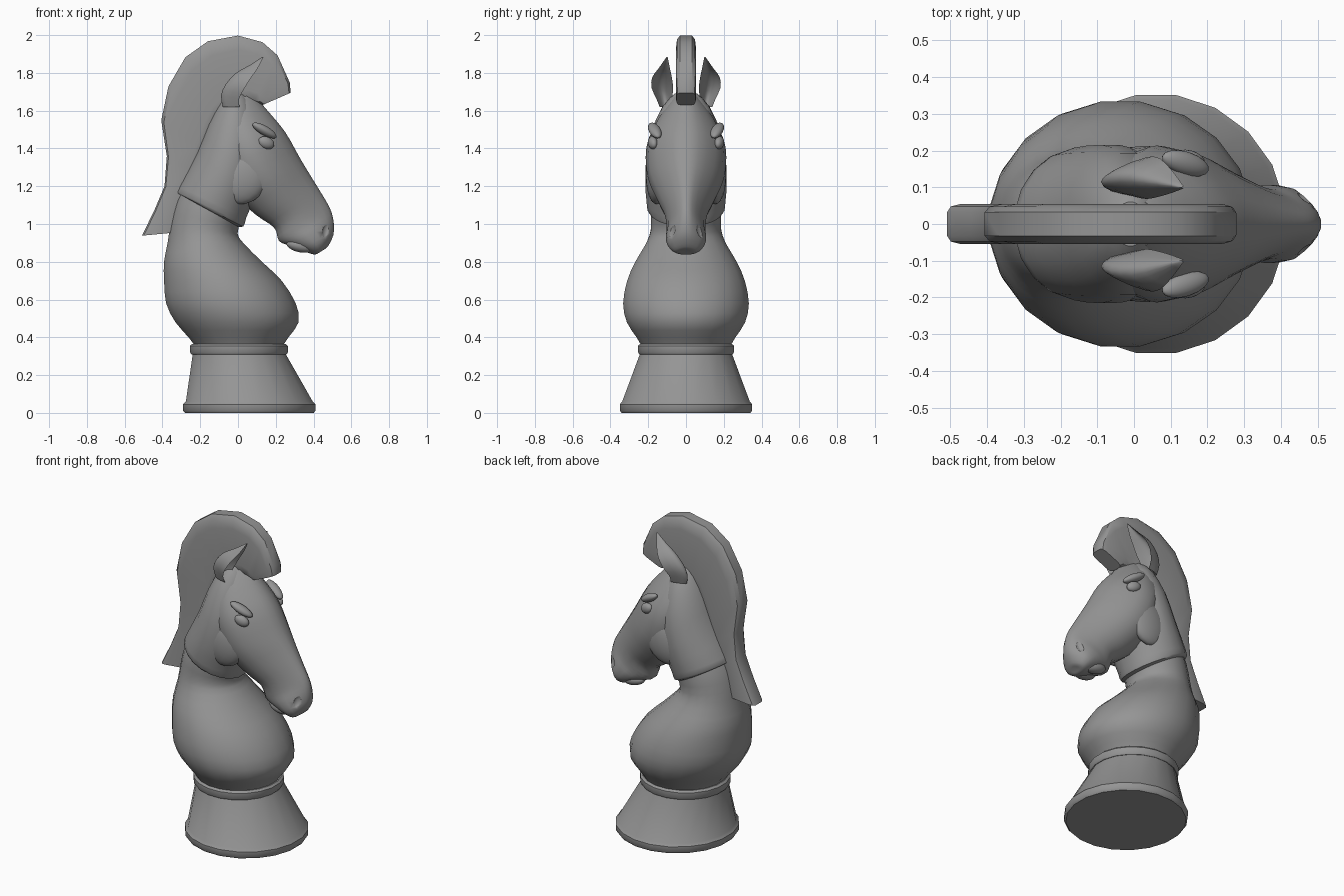
import bpy, math
from mathutils import Vector

cube = bpy.data.objects.get("Cube")
if cube:
    bpy.data.objects.remove(cube, do_unlink=True)

# Single stone grey material
grey = bpy.data.materials.new("stone grey")
grey.use_nodes = True
colour = (0.3, 0.3, 0.3, 1)
grey.diffuse_color = colour
grey.node_tree.nodes["Principled BSDF"].inputs["Base Color"].default_value = colour


def finish(ob, angle=40):
    """Colour an object and smooth everything but its sharp edges."""
    ob.data.materials.append(grey)
    bpy.ops.object.select_all(action="DESELECT")
    ob.select_set(True)
    bpy.context.view_layer.objects.active = ob
    bpy.ops.object.shade_smooth_by_angle(angle=math.radians(angle))
    return ob


def spline(rings, steps):
    """Pass a smooth curve through the ring values."""
    out = []
    for i in range(len(rings) - 1):
        a, b, c, d = (rings[min(max(j, 0), len(rings) - 1)] for j in range(i - 1, i + 3))
        for s in range(steps):
            t = s / steps
            out.append([(2 * q + (r - p) * t + (2 * p - 5 * q + 4 * r - s2) * t * t
                         + (3 * q - p - 3 * r + s2) * t ** 3) / 2
                        for p, q, r, s2 in zip(a, b, c, d)])
    return out + [rings[-1]]


def oval(n=20, power=1.0, narrow=0.0):
    """Section points: u runs back to front, v runs side to side."""
    pts = []
    for i in range(n):
        a = 2 * math.pi * (i + 0.5) / n
        u, v = (math.copysign(abs(f) ** power, f) for f in (math.cos(a), math.sin(a)))
        pts.append((u, v * (1 - narrow * max(u, 0))))
    return pts


def cup(n=8):
    """Hollow leaf section, open towards the front."""
    vs = [-1 + 2 * i / n for i in range(n + 1)]
    outer = [(1.6 * v * v - 1, v) for v in vs]
    inner = [(1.2 * v * v - 0.6, v) for v in reversed(vs[1:-1])]
    return outer + inner


def loft(name, rings, section, steps=1, angle=40):
    """Skin rings given as back x, back z, front x, front z, half width, centre y."""
    verts, faces, n = [], [], len(section)
    rings = spline([tuple(r) + (0,) * (6 - len(r)) for r in rings], steps)
    for bx, bz, fx, fz, w, cy in rings:
        back, front = Vector((bx, cy, bz)), Vector((fx, cy, fz))
        for u, v in section:
            verts.append((back + front) / 2 + (front - back) / 2 * u + Vector((0, v * w, 0)))
    for k in range(len(rings) - 1):
        for i in range(n):
            j = (i + 1) % n
            faces.append((k * n + i, k * n + j, k * n + n + j, k * n + n + i))
    faces += [tuple(reversed(range(n))), tuple(range(len(verts) - n, len(verts)))]
    me = bpy.data.meshes.new(name)
    me.from_pydata(verts, [], faces)
    ob = bpy.data.objects.new(name, me)
    bpy.context.collection.objects.link(ob)
    return finish(ob, angle)


def ball(name, loc, size, tilt):
    bpy.ops.mesh.primitive_uv_sphere_add(segments=16, ring_count=10, location=loc, rotation=tilt)
    ob = bpy.context.object
    ob.name, ob.scale = name, size
    return finish(ob, 180)


def level(z, back, front, w):
    return (back, z, front, z, w)


# Flared pedestal and its collar
loft("pedestal", [level(0, -.285, .405, .345), level(.012, -.295, .415, .355),
                  level(.045, -.295, .415, .355), level(.06, -.28, .4, .342),
                  level(.33, -.24, .245, .24)], oval())
loft("pedestal_collar", [level(.31, -.25, .26, .25), level(.32, -.257, .267, .257),
                         level(.355, -.257, .267, .257), level(.366, -.245, .255, .245)], oval())

# Rounded chest that leans back into the lower neck
loft("chest", [level(.34, -.22, .23, .23), level(.4, -.265, .27, .265),
               level(.48, -.335, .325, .317), level(.58, -.385, .31, .337),
               level(.7, -.395, .235, .315), level(.8, -.395, .13, .272),
               level(.9, -.375, .03, .212), (-.36, 1, 0, .95, .187),
               (-.33, 1.12, .02, 1.02, .187), (-.27, 1.25, .06, 1.1, .17)], oval(), 2)

# Upper neck overlapping the lower neck with a stepped edge
loft("upper_neck", [(-.3, 1.16, -.02, .985, .17), (-.325, 1.165, .03, .985, .2),
                    (-.315, 1.2, .045, 1.03, .21), (-.22, 1.38, .09, 1.15, .218),
                    (-.16, 1.53, .13, 1.37, .195), (-.1, 1.64, .09, 1.6, .125),
                    (-.06, 1.69, .04, 1.69, .06)], oval(), 2)

# Head from poll to lips
head = loft("head", [(-.06, 1.64, .08, 1.69, .07), (-.12, 1.5, .15, 1.61, .155),
                     (-.1, 1.35, .25, 1.49, .212), (-.04, 1.18, .33, 1.35, .205),
                     (.09, 1.05, .39, 1.25, .155), (.19, .98, .445, 1.16, .115),
                     (.215, .91, .49, 1.08, .103), (.27, .885, .508, 1.01, .108),
                     (.35, .855, .505, .94, .1), (.405, .838, .475, .88, .065),
                     (.43, .85, .45, .862, .02)], oval(20, .9, .4), 3)

# Features repeated on both sides
for side, s in (("left", 1), ("right", -1)):
    # Hollow pricked ears
    loft(side + "_ear", [(-.08, 1.62, .03, 1.62, .035, .105 * s), (-.09, 1.68, .03, 1.66, .042, .115 * s),
                         (-.065, 1.74, .06, 1.715, .057, .125 * s), (-.01, 1.8, .09, 1.77, .052, .127 * s),
                         (.06, 1.84, .115, 1.82, .03, .115 * s), (.13, 1.885, .136, 1.884, .003, .1 * s)],
         cup(), 2, 60)
    ball(side + "_cheek", (.03, .155 * s, 1.25), (.13, .058, .15), (0, .5, 0))
    ball(side + "_eye", (.15, .176 * s, 1.43), (.045, .025, .032), (0, .4, -.25 * s))
    ball(side + "_brow", (.14, .165 * s, 1.495), (.075, .032, .025), (0, .5, -.3 * s))
    ball(side + "_lower_lip", (.33, .045 * s, .885), (.075, .04, .035), (0, .2, 0))
    # Nostril hollows
    cutter = ball(side + "_nostril_cutter", (.475, .088 * s, .965), (.03, .03, .052), (.3 * s, .2, 0))
    cutter.hide_render = True
    cutter.hide_set(True)
    cut = head.modifiers.new(side + "_nostril", "BOOLEAN")
    cut.operation, cut.object, cut.solver = "DIFFERENCE", cutter, "EXACT"

# Upright crest mane, from forelock over the poll to the pointed tail end
loft("mane", [(.13, 1.63, .28, 1.695, .05), (.11, 1.64, .275, 1.75, .055),
              (.08, 1.64, .21, 1.895, .055), (.04, 1.64, .13, 1.965, .055),
              (0, 1.63, 0, 2, .055), (-.05, 1.6, -.16, 1.97, .055),
              (-.1, 1.54, -.28, 1.885, .055), (-.13, 1.47, -.37, 1.73, .055),
              (-.17, 1.38, -.408, 1.55, .055), (-.22, 1.28, -.378, 1.36, .055),
              (-.27, 1.15, -.39, 1.2, .055), (-.3, 1.06, -.445, 1.07, .055),
              (-.33, .955, -.51, .938, .055)], oval(12, .4), 1, 35)
